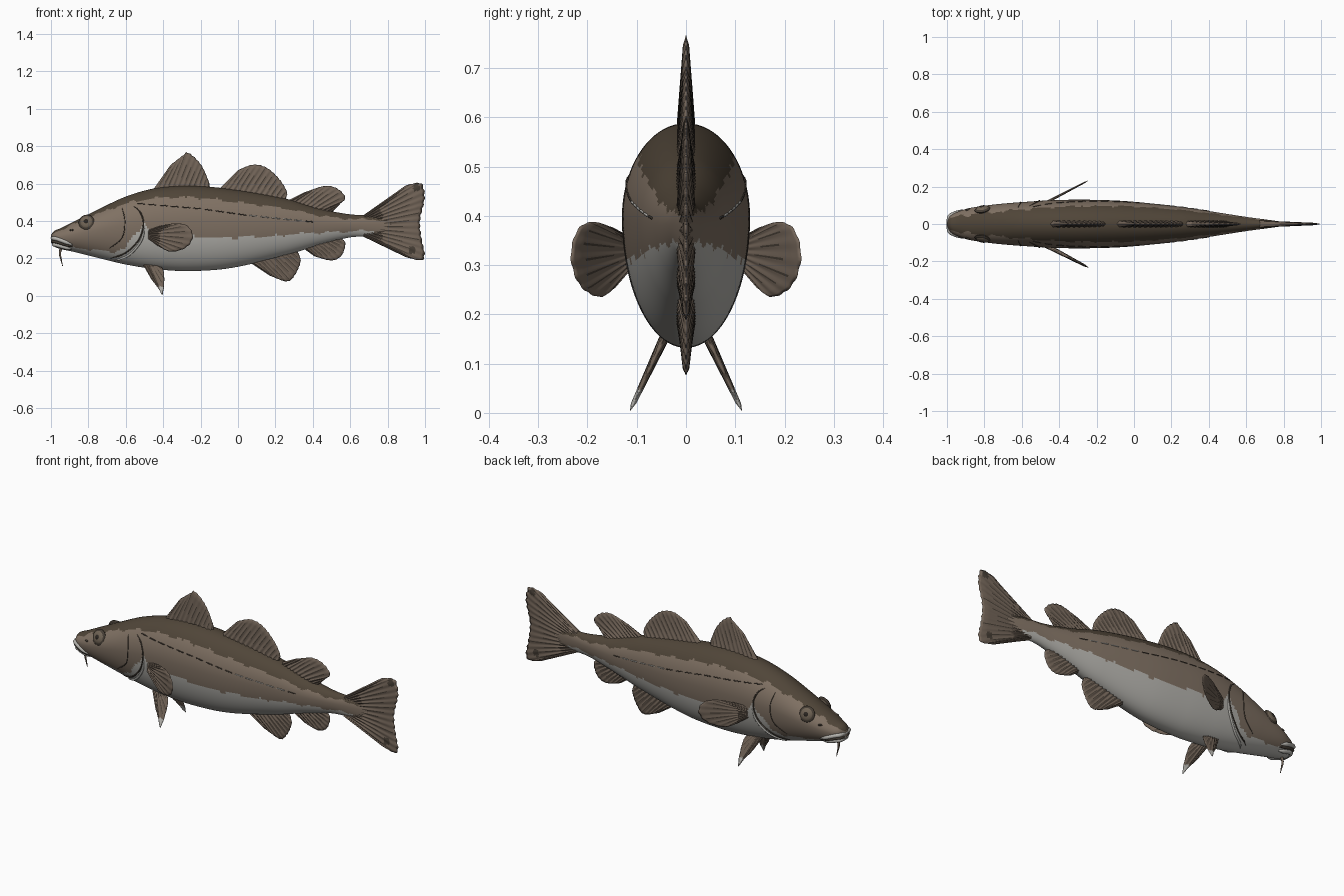
import bpy, bmesh, math, random
from mathutils import Vector

if "Cube" in bpy.data.objects:
    bpy.data.objects.remove(bpy.data.objects["Cube"])

random.seed(4)


def mat(name, r, g, b):
    m = bpy.data.materials.new(name)
    m.diffuse_color = (r, g, b, 1)
    m.use_nodes = True
    m.node_tree.nodes["Principled BSDF"].inputs["Base Color"].default_value = m.diffuse_color
    return m


BACK = mat("dark back", .080, .060, .040)
SIDE = mat("brown side", .215, .165, .125)
BELLY = mat("pale belly", .46, .45, .42)
FIN = mat("fin brown", .165, .125, .095)
RAY = mat("ray dark", .060, .047, .035)
IRIS = mat("iris brown", .16, .125, .09)
PUPIL = mat("pupil dark", .025, .02, .016)

# Body stations: x, top z, bottom z, half width
BODY = [(-1, .325, .285, .012), (-.985, .345, .265, .04), (-.95, .36, .25, .062),
        (-.88, .395, .235, .085), (-.74, .465, .2, .105), (-.6, .53, .167, .117),
        (-.44, .575, .142, .127), (-.26, .588, .132, .13), (-.04, .57, .148, .122),
        (.25, .52, .215, .092), (.44, .465, .272, .063), (.6, .435, .312, .038),
        (.72, .43, .318, .022), (.82, .415, .33, .008)]
# Upper limit of the pale belly along x
BELLY_LINE = [(-1, .3), (-.9, .26), (-.8, .25), (-.68, .232), (-.61, .25), (-.5, .385),
              (-.46, .335), (-.2, .315), (0, .31), (.2, .32), (.4, .335), (.73, .35), (.75, .2), (1, .2)]


def station(x):
    """Smoothly interpolated top, bottom and width at x."""
    t = BODY
    i = max(k for k in range(len(t) - 1) if t[k][0] <= x or k == 0)
    a, b = t[i], t[i + 1]
    h = b[0] - a[0]
    s = (x - a[0]) / h

    def slope(k, c):
        lo, hi = max(k - 1, 0), min(k + 1, len(t) - 1)
        return (t[hi][c] - t[lo][c]) / (t[hi][0] - t[lo][0])
    return [(2*s**3 - 3*s*s + 1) * a[c] + (3*s*s - 2*s**3) * b[c]
            + (s**3 - 2*s*s + s) * h * slope(i, c) + (s**3 - s*s) * h * slope(i + 1, c) for c in (1, 2, 3)]


def linear(table, x):
    for (x0, a), (x1, b) in zip(table, table[1:]):
        if x <= x1:
            return a + (b - a) * (x - x0) / (x1 - x0)
    return table[-1][1]


def surf(x, z, side):
    """Point on the skin at x, z on one side."""
    top, bot, w = station(x)
    zc = bot + .58 * (top - bot)
    f = (z - zc) / ((top - zc) if z > zc else (zc - bot))
    return Vector((x, side * w * math.sqrt(max(0, 1 - f * f)), z))


def resample(pts, n):
    """n points evenly spaced along a smooth curve."""
    p = [Vector(q) for q in pts]
    p = [2 * p[0] - p[1]] + p + [2 * p[-1] - p[-2]]
    d = []
    for i in range(1, len(p) - 2):
        a, b, c, e = p[i-1:i+3]
        for k in range(20):
            t = k / 20
            d.append(.5 * (2*b + (c-a)*t + (2*a - 5*b + 4*c - e)*t*t + (3*b - a - 3*c + e)*t**3))
    d.append(p[-2])
    cum = [0]
    for a, b in zip(d, d[1:]):
        cum.append(cum[-1] + (b - a).length)
    out, j = [], 0
    for k in range(n):
        s = cum[-1] * k / (n - 1)
        while j < len(d) - 2 and cum[j + 1] < s:
            j += 1
        out.append(d[j].lerp(d[j+1], min(1, (s - cum[j]) / max(cum[j+1] - cum[j], 1e-9))))
    return out


def finish(name, bm, mats):
    bmesh.ops.remove_doubles(bm, verts=bm.verts, dist=1e-5)
    bmesh.ops.recalc_face_normals(bm, faces=bm.faces)
    for f in bm.faces:
        f.smooth = True
    me = bpy.data.meshes.new(name)
    bm.to_mesh(me)
    bm.free()
    for m in mats:
        me.materials.append(m)
    ob = bpy.data.objects.new(name, me)
    bpy.context.collection.objects.link(ob)
    return ob


def tube(name, pts, r, m, taper=False):
    """Round strand through 3D points."""
    path = resample(pts, 28)
    bm, rings = bmesh.new(), []
    for i, p in enumerate(path):
        d = (path[min(i+1, 27)] - path[max(i-1, 0)]).normalized()
        u = d.orthogonal().normalized() if i == 0 else (u - d * u.dot(d)).normalized()
        v = d.cross(u)
        rr = r * (1 - .8 * i / 27 if taper else min(1, .3 + .25 * min(i, 27 - i)))
        rings.append([bm.verts.new(p + rr * (u * math.cos(a * math.pi / 4) + v * math.sin(a * math.pi / 4)))
                      for a in range(8)])
    for a, b in zip(rings, rings[1:]):
        for k in range(8):
            bm.faces.new((a[k], a[k-1], b[k-1], b[k]))
    bm.faces.new(rings[0])
    bm.faces.new(rings[-1])
    return finish(name, bm, [m])


# Body: lofted egg-shaped sections, coloured by height
bm, rings, N, M = bmesh.new(), [], 96, 180
for i in range(M + 1):
    x = -1 + 1.82 * (i / M) ** 1.15
    top, bot, w = station(x)
    zc = bot + .58 * (top - bot)
    ring = []
    for k in range(N):
        c, s = math.cos(2 * math.pi * k / N), math.sin(2 * math.pi * k / N)
        ring.append(bm.verts.new((x, w * c, zc + s * ((top - zc) if s > 0 else (zc - bot)))))
    rings.append(ring)
for a, b in zip(rings, rings[1:]):
    for k in range(N):
        f = bm.faces.new((a[k], a[k-1], b[k-1], b[k]))
        c = f.calc_center_median()
        top, bot, w = station(c.x)
        zc = bot + .58 * (top - bot)
        wob = .004 * math.sin(c.x * 41) + .003 * math.sin(c.x * 97)
        back = zc + (top - zc) * linear([(-1, .8), (-.7, .78), (-.4, .7), (.4, .55), (.82, .5)], c.x)
        f.material_index = 0 if c.z > back + wob else 2 if c.z < linear(BELLY_LINE, c.x) + wob else 1
bm.faces.new(rings[0]).material_index = 1
bm.faces.new(rings[-1]).material_index = 1
finish("body", bm, [BACK, SIDE, BELLY])


def fin(name, base, edge, place, rays, thick=.013, rule=None):
    """Thin tapered fin between a base line and an outer edge, with dark ray strokes."""
    nu, nv = rays * 6, 20
    B, E = resample([(x, 0, z) for x, z in base], nu + 1), resample([(x, 0, z) for x, z in edge], nu + 1)
    strokes = {k * 6 + 3: (random.uniform(.08, .4), random.uniform(.6, .95)) for k in range(rays)}
    bm = bmesh.new()
    for s in (-1, 1):
        g = []
        for i in range(nu + 1):
            row = []
            for j in range(nv + 1):
                v = j / nv
                # shallow notches between the rays at the rim
                p = B[i].lerp(E[i], v * (1 - .018 * v * (.5 + .5 * math.cos(2 * math.pi * i / 6))))
                t = (thick * (1 - v) + .004) * (1 - .2 * math.cos(2 * math.pi * i / 6))
                t *= min(1, min(i, nu - i) / 4) * min(1, (nv - j) / 2)
                row.append(bm.verts.new(place(p.x, p.z, s * t)))
            g.append(row)
        for i in range(nu):
            for j in range(nv):
                f = bm.faces.new((g[i][j], g[i+1][j], g[i+1][j+1], g[i][j+1]))
                lo, hi = strokes.get(i, (2, 2))
                f.material_index = 1 if lo < j / nv < hi else 0
                if rule:
                    f.material_index = rule(f.calc_center_median(), f.material_index)
    return finish(name, bm, [FIN, RAY, BELLY])


def flat(x, z, o):
    return (x, o, z)


# Median fins
fin("first_dorsal_fin", [(-.455, .565), (-.15, .565)],
    [(-.36, .70), (-.29, .755), (-.272, .768), (-.225, .735), (-.185, .68), (-.152, .6)], flat, 11)
fin("second_dorsal_fin", [(-.11, .56), (.26, .505)],
    [(0, .672), (.08, .702), (.155, .685), (.225, .62), (.262, .555), (.257, .525)], flat, 13)
fin("third_dorsal_fin", [(.25, .5), (.5, .44)],
    [(.36, .555), (.465, .588), (.535, .572), (.575, .525), (.545, .49), (.51, .455)], flat, 11)
fin("first_anal_fin", [(.06, .18), (.31, .25)],
    [(.17, .107), (.262, .075), (.305, .11), (.335, .18), (.325, .225)], flat, 11)
fin("second_anal_fin", [(.34, .26), (.53, .315)],
    [(.41, .21), (.5, .188), (.555, .215), (.575, .28), (.55, .31)], flat, 10)


# Tail with a dark spot near each corner
def tail_spots(c, m):
    near = min((c - Vector((.955, c.y, .58))).length, (c - Vector((.93, c.y, .243))).length)
    return 1 if near < .02 else m


fin("tail_fin", [(.67, .43), (.67, .37), (.67, .316)],
    [(.9, .592), (.965, .605), (.99, .59), (1, .52), (.975, .4), (.985, .3), (1, .22), (.98, .188), (.9, .205)],
    flat, 16, .012, tail_spots)

for side, tag in ((-1, "near"), (1, "far")):
    # Paired fins
    fin("pectoral_fin_" + tag, [(-.475, .355), (-.475, .30)],
        [(-.41, .375), (-.33, .388), (-.27, .375), (-.24, .33), (-.25, .285), (-.29, .25), (-.36, .235), (-.42, .26)],
        lambda x, z, o: (x + o * .5, side * (.12 + (x + .46) * .52) + o, z), 11, .006)
    fin("pelvic_fin_" + tag, [(-.51, .17), (-.43, .165)],
        [(-.465, .09), (-.42, .03), (-.405, .003), (-.395, .05), (-.395, .12), (-.405, .15)],
        lambda x, z, o: (x, side * (.045 + (.15 - z) * .47) + o, z), 6, .006,
        lambda c, m: 2 if c.z < .05 else m)

    # Eye: socket, iris and pupil discs lying on the cheek
    p = surf(-.81, .393, side)
    n = (surf(-.80, .393, side) - surf(-.82, .393, side)).cross(surf(-.81, .403, side) - surf(-.81, .383, side))
    n = n.normalized() * (1 if n.y * side > 0 else -1)
    n = (n + Vector((0, side * .8, 0))).normalized()
    for part, r, d, m in (("socket", .043, .013, RAY), ("iris", .037, .018, IRIS), ("pupil", .02, .0215, PUPIL)):
        bm = bmesh.new()
        bmesh.ops.create_uvsphere(bm, u_segments=28, v_segments=14, radius=1)
        ob = finish("eye_" + part + "_" + tag, bm, [m])
        ob.scale = (r, r, d)
        ob.rotation_euler = n.to_track_quat('Z', 'Y').to_euler()
        ob.location = p

    # Gill cover edges, nostril and lateral line
    def strand(name, pts, r, m):
        path = resample([(x, 0, z) for x, z in pts], 28)
        tube(name + "_" + tag, [surf(q.x, q.z, side) for q in path], r, m)
    strand("gill_edge", [(-.56, .48), (-.525, .45), (-.505, .385), (-.53, .3), (-.6, .23), (-.68, .2)], .004, RAY)
    strand("gill_membrane", [(-.5, .36), (-.52, .29), (-.58, .22), (-.66, .185)], .006, BELLY)
    strand("cheek_edge", [(-.62, .47), (-.605, .4), (-.62, .31), (-.69, .25)], .0025, RAY)
    strand("nostril", [(-.9, .35), (-.89, .352), (-.88, .35)], .005, RAY)
    for i in range(16):
        x0 = -.54 + i * .06
        m = BELLY if 10 <= i < 15 else RAY
        z0, z1 = [linear([(-.55, .495), (-.2, .465), (.05, .43), (.45, .39)], x) for x in (x0, x0 + .045)]
        strand("lateral_line_%d" % i, [(x0, z0), (x0 + .045, z1)], .0028, m)

# Lips and mouth line wrapped round the snout
for name, r, m, pts in (("upper_lip", .011, BELLY, [(-.885, .272), (-.93, .29), (-.97, .304), (-.989, .307)]),
                        ("mouth_line", .008, RAY, [(-.885, .262), (-.93, .275), (-.97, .287), (-.989, .29)]),
                        ("lower_lip", .011, BELLY, [(-.89, .25), (-.93, .26), (-.965, .27), (-.982, .273)])):
    tube(name, [surf(x, z, -1) for x, z in pts] + [surf(x, z, 1) for x, z in pts[::-1]], r, m)

# Chin barbel
tube("chin_barbel", [(-.945, 0, .26), (-.952, 0, .225), (-.945, 0, .19), (-.938, 0, .16)], .008, FIN, True)
